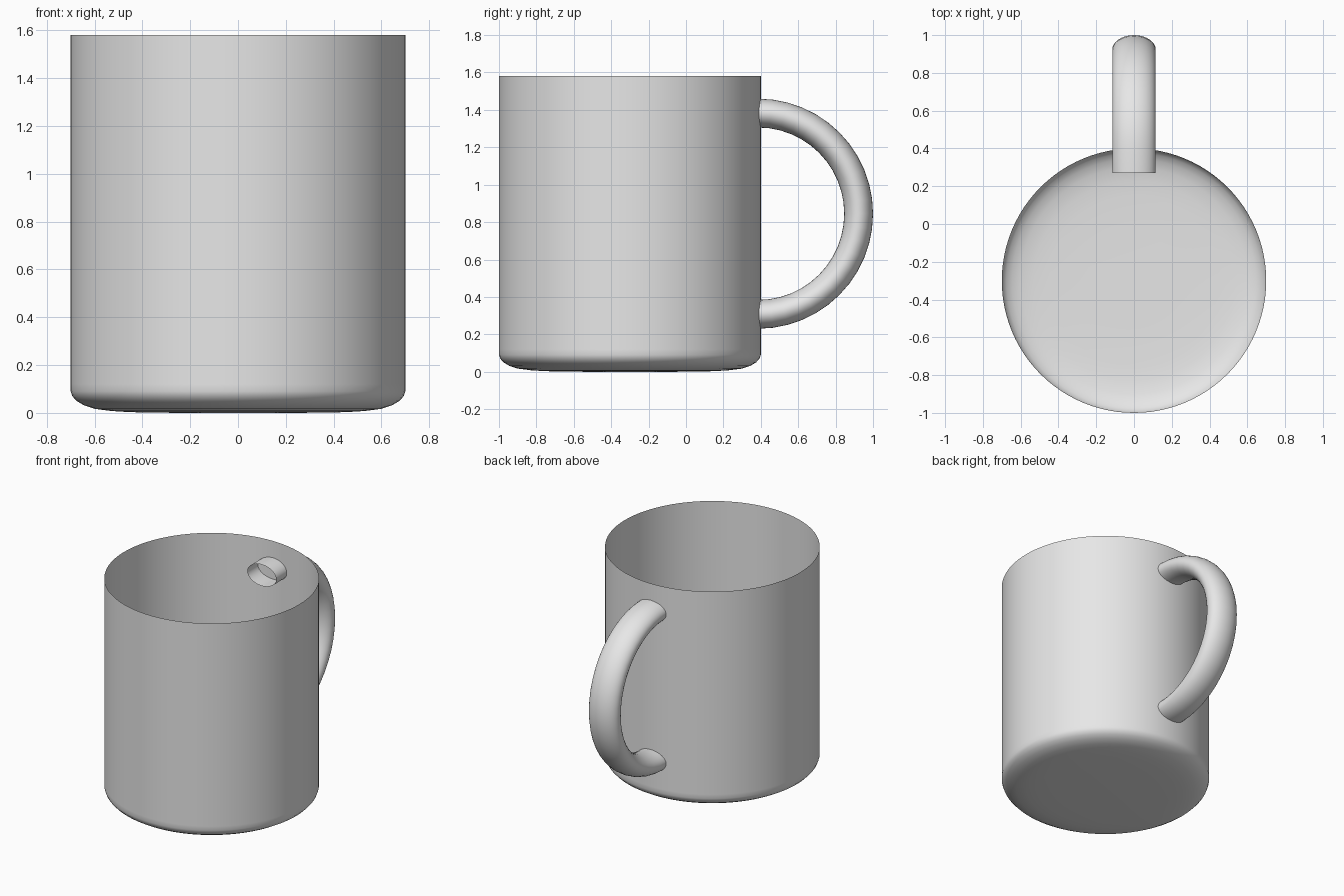
import bpy
import bmesh
from math import sin, cos, pi

cube = bpy.data.objects.get("Cube")
if cube:
    bpy.data.objects.remove(cube)

grey = bpy.data.materials.new("light_grey")
grey.use_nodes = True
grey.diffuse_color = (0.8, 0.8, 0.8, 1)
grey.node_tree.nodes["Principled BSDF"].inputs["Base Color"].default_value = (0.8, 0.8, 0.8, 1)

CENTRE_Y = -0.3


def finish(name, bm):
    mesh = bpy.data.meshes.new(name)
    bm.to_mesh(mesh)
    bm.free()
    for face in mesh.polygons:
        face.use_smooth = True
    mesh.materials.append(grey)
    obj = bpy.data.objects.new(name, mesh)
    bpy.context.collection.objects.link(obj)
    return obj


def skin(bm, rings):
    """Join successive closed rings of points with quads; return vertex rings."""
    loops = [[bm.verts.new(p) for p in ring] for ring in rings]
    for a, b in zip(loops, loops[1:]):
        n = len(a)
        for i in range(n):
            j = (i + 1) % n
            bm.faces.new((a[i], a[j], b[j], b[i]))
    return loops


# Cup: thin open wall with a rounded foot and a closed floor
profile = [(0.25, 0), (0.45, 0.003), (0.53, 0.008), (0.6, 0.017), (0.645, 0.032),
           (0.675, 0.05), (0.693, 0.07), (0.7, 0.09), (0.7, 0.12), (0.7, 1.58)]
SIDES = 96
bm = bmesh.new()
loops = skin(bm, [[(r * cos(2 * pi * i / SIDES), CENTRE_Y + r * sin(2 * pi * i / SIDES), z)
                   for i in range(SIDES)] for r, z in profile])
bm.faces.new(loops[0][::-1])
finish("cup", bm)

# Handle: open oval tube, half-circle arc with short straight ends through the wall
ARC_Y, ARC_Z, ARC_R = 0.385, 0.845, 0.538
HALF_WIDTH, HALF_DEPTH = 0.115, 0.077
STEPS, SECTION = 24, 32
path = [(0.27, pi / 2)]
path += [(ARC_Y, pi / 2 - pi * k / STEPS) for k in range(STEPS + 1)]
path += [(0.27, -pi / 2)]
rings = []
for base_y, a in path:
    ring = []
    for i in range(SECTION):
        t = 2 * pi * i / SECTION
        r = ARC_R + HALF_DEPTH * sin(t)
        ring.append((HALF_WIDTH * cos(t), base_y + r * cos(a), ARC_Z + r * sin(a)))
    rings.append(ring)
bm = bmesh.new()
skin(bm, rings)
bmesh.ops.recalc_face_normals(bm, faces=bm.faces)
finish("handle", bm)
